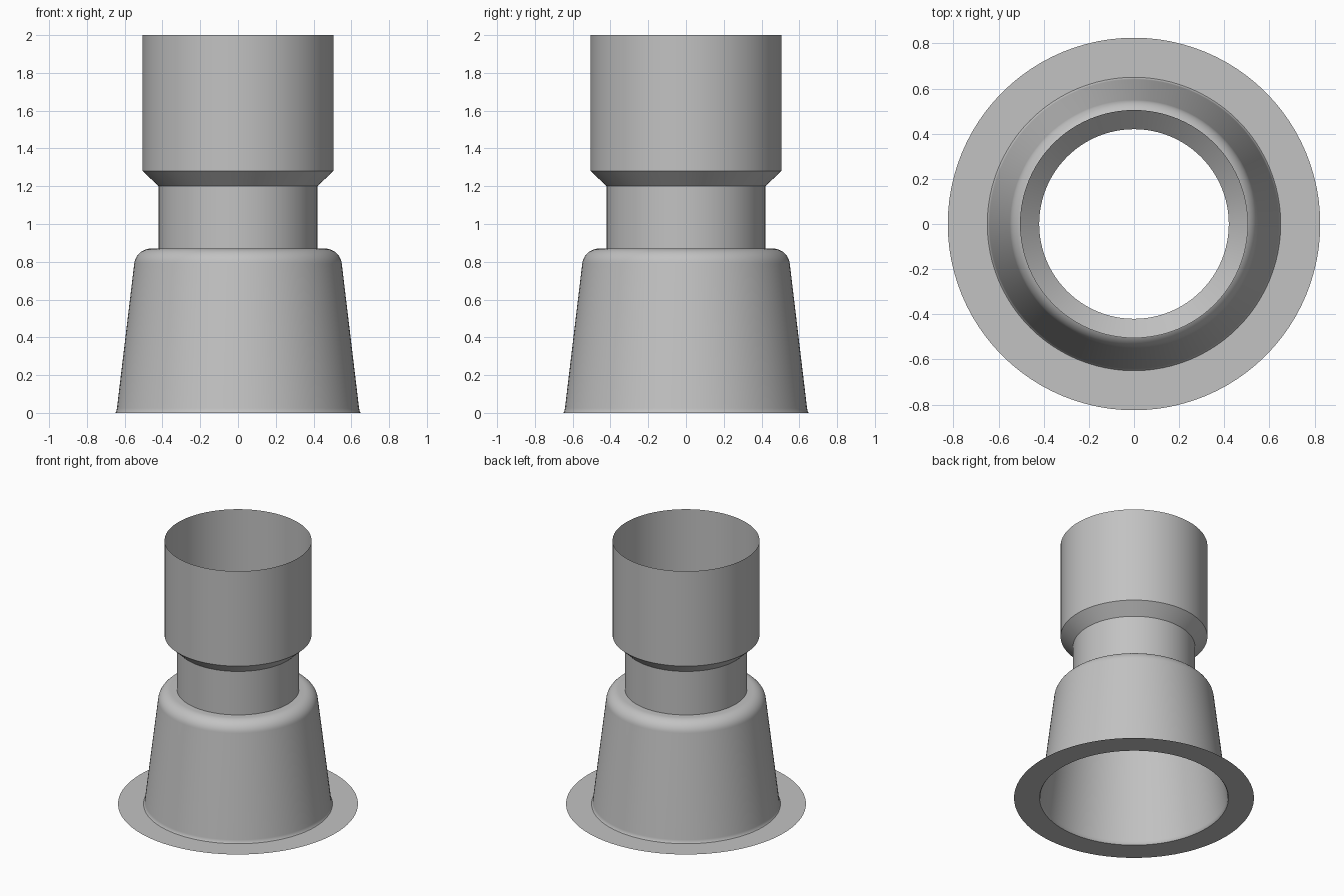
import bpy
import bmesh
from math import cos, sin, pi, radians

cube = bpy.data.objects.get("Cube")
if cube:
    bpy.data.objects.remove(cube, do_unlink=True)

SEGMENTS = 96

grey = bpy.data.materials.new("light grey")
grey.use_nodes = True
colour = (0.54, 0.54, 0.54, 1)
grey.diffuse_color = colour
grey.node_tree.nodes["Principled BSDF"].inputs["Base Color"].default_value = colour


def arc(cr, cz, radius, start, end, steps):
    """Profile points along an arc, angles in degrees."""
    angles = [radians(start + (end - start) * i / steps) for i in range(steps + 1)]
    return [(cr + radius * cos(a), cz + radius * sin(a)) for a in angles]


def lathe(name, profile):
    """Open thin shell spun around z; a rising profile faces outward."""
    bm = bmesh.new()
    rings = []
    for r, z in profile:
        rings.append([bm.verts.new((r * cos(2 * pi * i / SEGMENTS),
                                    r * sin(2 * pi * i / SEGMENTS), z))
                      for i in range(SEGMENTS)])
    for low, high in zip(rings, rings[1:]):
        for i in range(SEGMENTS):
            j = (i + 1) % SEGMENTS
            bm.faces.new((low[i], low[j], high[j], high[i]))
    mesh = bpy.data.meshes.new(name)
    bm.to_mesh(mesh)
    bm.free()
    mesh.materials.append(grey)
    obj = bpy.data.objects.new(name, mesh)
    bpy.context.collection.objects.link(obj)
    bpy.ops.object.select_all(action="DESELECT")
    obj.select_set(True)
    bpy.context.view_layer.objects.active = obj
    bpy.ops.object.shade_smooth_by_angle(angle=radians(30))
    return obj


# Flat base flange, a thin sheet
lathe("base_flange", [(0.825, 0), (0.65, 0)])

# Tapered skirt with a small flare at the foot and a rounded shoulder
skirt = [(0.65, 0), (0.644, 0.008), (0.641, 0.025)]
skirt += arc(0.46, 0.78, 0.09, 7, 90, 12)
skirt += [(0.42, 0.87)]
lathe("tapered_skirt", skirt)

# Narrow neck, sloped step and wide open socket
lathe("pipe_socket", [(0.42, 0.87), (0.42, 1.2), (0.505, 1.28), (0.505, 2)])
